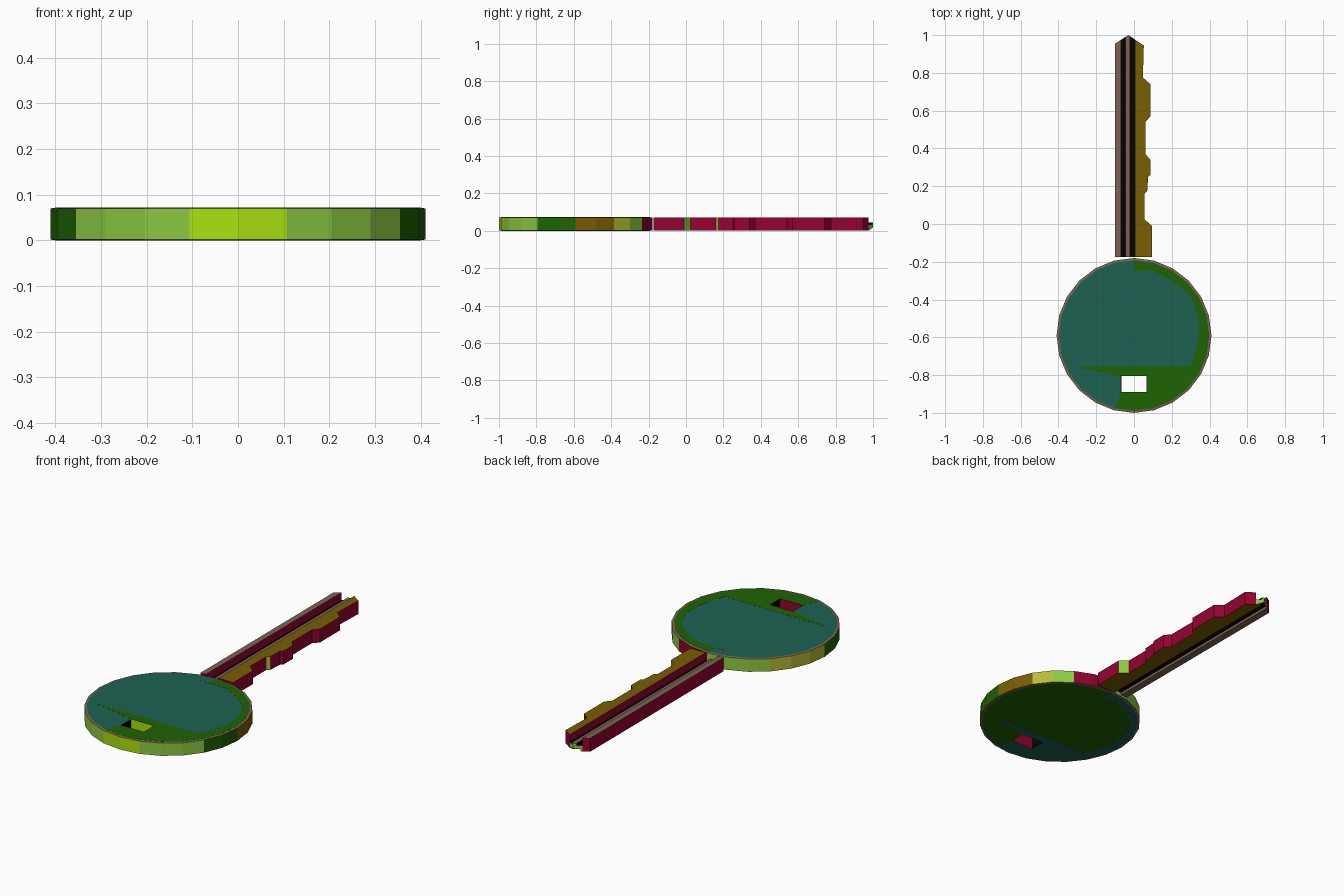
import bpy, bmesh, math

if "Cube" in bpy.data.objects:
    bpy.data.objects.remove(bpy.data.objects["Cube"])

H = 0.072           # thickness of the key
CY, R = -0.59, 0.41  # bow centre and radius
NAMES = []


def mat(name, r, g, b):
    lin = [((c / 255 + 0.055) / 1.055) ** 2.4 if c > 10 else c / 255 / 12.92 for c in (r, g, b)]
    m = bpy.data.materials.new(name)
    m.diffuse_color = (*lin, 1)
    m.use_nodes = True
    m.node_tree.nodes["Principled BSDF"].inputs["Base Color"].default_value = m.diffuse_color
    NAMES.append(m)
    return len(NAMES) - 1


TEAL = mat("teal", 29, 97, 82)
GREEN = mat("dark green", 31, 99, 3)
BROWN = mat("grey brown", 125, 98, 84)
BLACK = mat("black", 4, 4, 4)
OLIVE = mat("olive brown", 121, 94, 3)
CRIMSON = mat("crimson", 150, 2, 48)
LIME = mat("lime", 168, 226, 15)
MID = mat("leaf green", 140, 202, 65)
KHAKI = mat("khaki", 182, 188, 52)


def make(name, bm):
    bmesh.ops.recalc_face_normals(bm, faces=bm.faces)
    me = bpy.data.meshes.new(name)
    bm.to_mesh(me)
    bm.free()
    ob = bpy.data.objects.new(name, me)
    bpy.context.collection.objects.link(ob)
    for m in NAMES:
        me.materials.append(m)
    return ob


def loft(rings):
    """Closed solid through rings of equal point count."""
    bm = bmesh.new()
    vs = [[bm.verts.new(p) for p in ring] for ring in rings]
    n = len(vs[0])
    bm.faces.new(vs[0])
    bm.faces.new(vs[-1])
    for a, b in zip(vs, vs[1:]):
        for i in range(n):
            j = (i + 1) % n
            bm.faces.new((a[i], a[j], b[j], b[i]))
    return bm


def prism(pts, z0, z1):
    return loft([[(x, y, z) for x, y in pts] for z in (z0, z1)])


def bar_cutter(name, x0, x1, z0, z1, y0=-0.3, y1=1.2):
    return make(name, prism([(x0, y0), (x1, y0), (x1, y1), (x0, y1)], z0, z1))


def cut(ob, cutters):
    bpy.context.view_layer.objects.active = ob
    for c in cutters:
        md = ob.modifiers.new("cut", 'BOOLEAN')
        md.operation, md.solver, md.object = 'DIFFERENCE', 'EXACT', c
        bpy.ops.object.modifier_apply(modifier=md.name)
        bpy.data.objects.remove(c)


def paint(ob, rule):
    for p in ob.data.polygons:
        p.material_index = rule(p, p.center, p.normal)


# bow: round 24-sided head with a thin bevelled rim and a slot
def ring(r, z, n=24):
    return [(r * math.sin(2 * math.pi * i / n), CY + r * math.cos(2 * math.pi * i / n), z) for i in range(n)]


RIM = .012
bow = make("bow", loft([ring(R - RIM, 0), ring(R, .002), ring(R, H - .002), ring(R - RIM, H)]))
cut(bow, [bar_cutter("slot_cutter", -.07, .065, -.1, .2, -.89, -.805)])


def bow_rule(p, c, n):
    if n.z > .995:
        return TEAL
    if n.z < -.995:
        return GREEN
    if abs(n.z) > .1:
        return BROWN
    if math.hypot(c.x, c.y - CY) < .35:      # slot walls
        return LIME if n.y < -.5 else CRIMSON if n.y > .5 else BLACK
    for limit, m in ((-.975, LIME), (-.79, MID), (CY, GREEN), (-.39, OLIVE if c.x > 0 else KHAKI),
                     (-.3, KHAKI), (-.23, MID)):
        if c.y < limit:
            return m
    return CRIMSON if c.x > 0 else MID


paint(bow, bow_rule)

# painted crescent on both faces, mirrored underneath
inner = [(-.31, -.755), (.3, -.755), (.345, -.6), (.345, -.5), (.3, -.385), (.2, -.3), (.1, -.25), (-.06, -.25), (0, -.25)]
rim = [(x, y) for x, y, z in ring(R - RIM, 0)[:13]]
crescent = inner + rim + [(-.1, -.975), (-.07, -.89), (.065, -.89), (.065, -.805), (-.07, -.805)]
for name, s, z0, z1, m in (("top_crescent", 1, H - .0005, H + .0005, GREEN),
                           ("bottom_crescent", -1, -.0005, .0005, TEAL)):
    plate = make(name, prism([(s * x, y) for x, y in crescent], z0, z1))
    paint(plate, lambda p, c, n: m)

# blade: toothed outline with a pointed, chamfered tip
outline = [(-.1, -.175), (.095, -.175), (.095, -.01), (.055, .025), (.055, .16), (.07, .175), (.075, .25),
           (.087, .26), (.087, .34), (.06, .37), (.06, .54), (.087, .57), (.087, .74), (.047, .775),
           (.052, .945), (-.03, 1.0), (-.1, .955)]
bm = prism(outline, 0, H)


def slice_mesh(co, no, clear):
    bmesh.ops.bisect_plane(bm, geom=bm.verts[:] + bm.edges[:] + bm.faces[:], plane_co=co,
                           plane_no=no, clear_outer=clear)


for z, s in ((H - .018, 1), (.018, -1)):
    slice_mesh((0, 1, z), (0, .6, .8 * s), True)
    bmesh.ops.holes_fill(bm, edges=[e for e in bm.edges if e.is_boundary], sides=0)
for x in (-.068, .005):                       # colour seams beside the keyway
    slice_mesh((x, 0, 0), (1, 0, 0), False)
blade = make("blade", bm)
# keyway grooves, top and bottom
cut(blade, [bar_cutter("wide_groove", -.068, .005, .044, .2),
            bar_cutter("left_groove", -.068, -.045, .032, .2),
            bar_cutter("right_groove", -.02, .005, .032, .2),
            bar_cutter("under_groove", -.06, -.02, -.1, .014)])


def blade_rule(p, c, n):
    if n.z > .4:
        return OLIVE if c.x > .006 else BLACK if c.z < .04 else BROWN
    if n.z < -.4:
        return BLACK if c.z > .01 and c.y < .9 else BROWN if c.x < -.05 else OLIVE
    if abs(n.x) > .95 and -.065 < c.x < -.015:   # inner groove walls
        return BLACK if c.z > .02 else BROWN
    if n.y > .6 and (-.02 < c.y < .05 or (c.y > .95 and -.068 < c.x < .005)):
        return MID
    if n.y < -.6 and .1 < c.y < .2:
        return KHAKI
    return CRIMSON


paint(blade, blade_rule)
